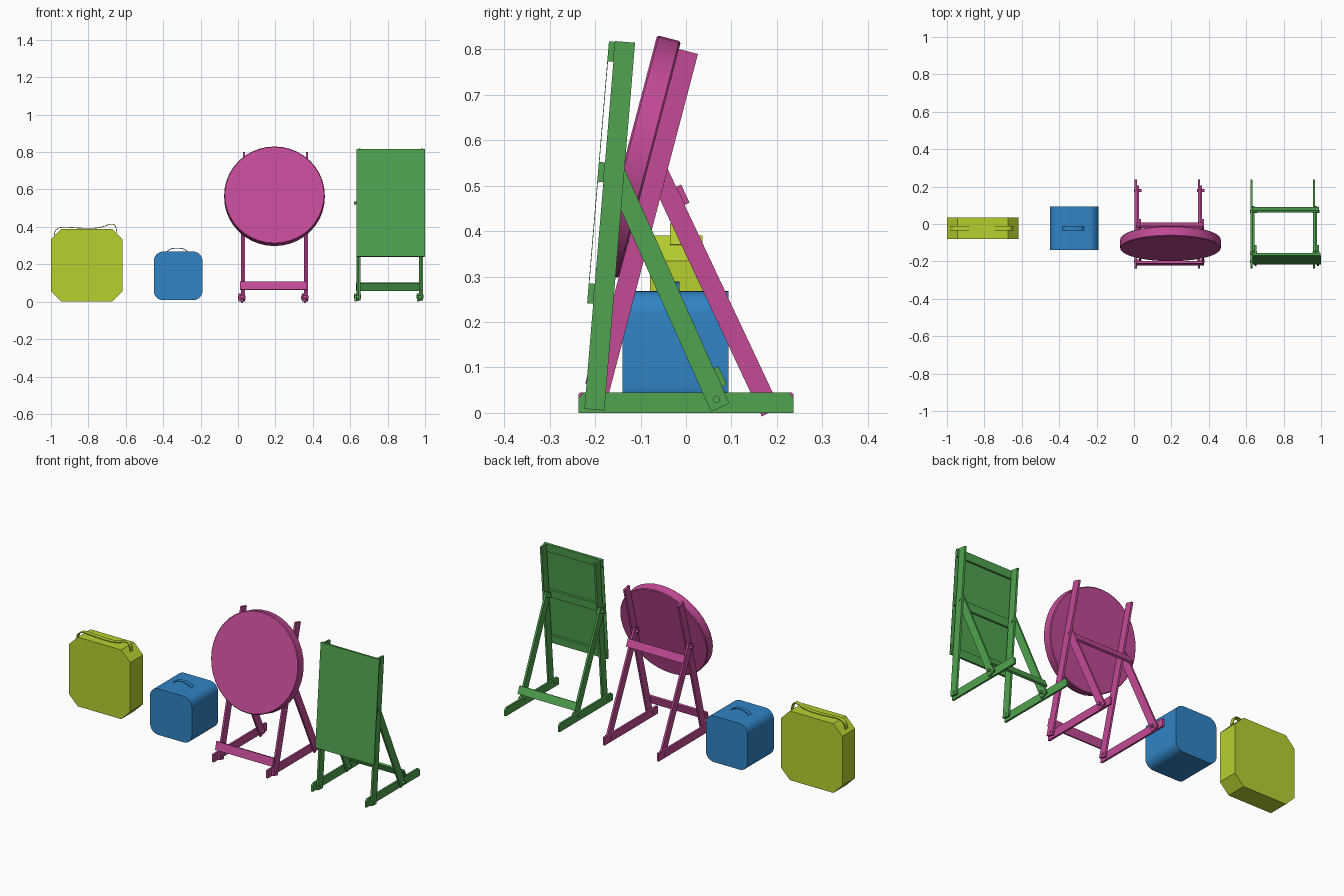
import bpy, bmesh, math
from mathutils import Vector

if "Cube" in bpy.data.objects:
    bpy.data.objects.remove(bpy.data.objects["Cube"])


def material(name, col):
    m = bpy.data.materials.new(name)
    m.diffuse_color = (*col, 1)
    m.use_nodes = True
    m.node_tree.nodes["Principled BSDF"].inputs["Base Color"].default_value = m.diffuse_color
    return m


YELLOW = material("yellow", (0.48, 0.63, 0.03))
BLUE = material("blue", (0.03, 0.23, 0.56))
PINK = material("pink", (0.55, 0.07, 0.31))
GREEN = material("green", (0.08, 0.37, 0.08))


def finish(name, bm, mat, smooth=False):
    bmesh.ops.recalc_face_normals(bm, faces=bm.faces)
    me = bpy.data.meshes.new(name)
    bm.to_mesh(me)
    bm.free()
    ob = bpy.data.objects.new(name, me)
    bpy.context.collection.objects.link(ob)
    me.materials.append(mat)
    if smooth:
        bpy.ops.object.select_all(action='DESELECT')
        ob.select_set(True)
        bpy.context.view_layer.objects.active = ob
        bpy.ops.object.shade_smooth_by_angle(angle=math.radians(35))
    return ob


def prism(name, pts, axis, a, b, mat, smooth=False):
    """Extrude a profile: (y, z) points along x, or (x, z) points along y."""
    bm = bmesh.new()
    place = (lambda p, t: (t, *p)) if axis == 'x' else (lambda p, t: (p[0], t, p[1]))
    va = [bm.verts.new(place(p, a)) for p in pts]
    vb = [bm.verts.new(place(p, b)) for p in pts]
    n = len(pts)
    bm.faces.new(va)
    bm.faces.new(vb[::-1])
    for i in range(n):
        j = (i + 1) % n
        bm.faces.new((va[i], va[j], vb[j], vb[i]))
    return finish(name, bm, mat, smooth)


def rounded(x0, x1, z0, z1, r, seg):
    """Rectangle with rounded corners, or chamfered ones when seg is 1."""
    pts = []
    for k, (cx, cz) in enumerate([(x1 - r, z1 - r), (x0 + r, z1 - r),
                                  (x0 + r, z0 + r), (x1 - r, z0 + r)]):
        for i in range(seg + 1):
            t = math.pi / 2 * (k + i / seg)
            pts.append((cx + r * math.cos(t), cz + r * math.sin(t)))
    return pts


def bar(name, foot, head, s0, s1, o0, o1, x0, x1, mat):
    """Block along the foot-head line; s runs along it, o is the offset to the front."""
    p = Vector(foot)
    d = (Vector(head) - p).normalized()
    n = Vector((-d.y, d.x))
    pts = [p + d * s + n * o for s, o in ((s0, o0), (s1, o0), (s1, o1), (s0, o1))]
    return prism(name, pts, 'x', x0, x1, mat)


def bolt(name, c, x0, x1, mat):
    pts = [(c[0] + 0.008 * math.cos(i * math.pi / 6), c[1] + 0.008 * math.sin(i * math.pi / 6))
           for i in range(12)]
    prism(name, pts, 'x', x0, x1, mat, True)


def strap(name, path, y0, y1, thick, mat):
    """Flat carrying strap following a smoothed path in x and z."""
    p = [Vector(q) for q in path]
    for _ in range(2):
        q = [p[0]]
        for a, b in zip(p, p[1:]):
            q += [a.lerp(b, 0.25), a.lerp(b, 0.75)]
        p = q + [p[-1]]
    low = []
    for i, v in enumerate(p):
        t = (p[min(i + 1, len(p) - 1)] - p[max(i - 1, 0)]).normalized()
        low.append(v + Vector((t.y, -t.x)) * thick)
    prism(name, p + low[::-1], 'y', y0, y1, mat, True)


W, T = 0.022, 0.011   # half plank width, plank thickness


def stand(tag, xs, front, front_top, back, back_top, mat):
    """Pair of side frames: ground rail, rear leg and front post, bolted together."""
    length = (Vector(front_top) - Vector(front)).length
    leg_len = (Vector(back_top) - Vector(back)).length
    c = 0.012 if mat is GREEN else 0.004
    rail = [(-0.237, 0), (0.237, 0), (0.237, 0.045 - c), (0.237 - c, 0.045),
            (c - 0.237, 0.045), (-0.237, 0.045 - c)]
    for side, x in zip(("left", "right"), xs):
        prism(f"{tag}_rail_{side}", rail, 'x', x, x + T, mat)
        bar(f"{tag}_rear_leg_{side}", back, back_top, -0.02, leg_len + 0.02,
            -W, W, x + T, x + 2 * T, mat)
        bar(f"{tag}_post_{side}", front, front_top, -0.018, length,
            -W, W, x + 2 * T, x + 3 * T, mat)
        for i, pt in enumerate((front, back, back_top)):
            bolt(f"{tag}_bolt_{side}_{i}", pt, x - 0.003, x + 3 * T + 0.003, mat)


# Octagonal bag with a loose strap over the top
prism("bag_body", rounded(-1.0, -0.617, 0.0, 0.39, 0.056, 1), 'y', -0.079, 0.036, YELLOW)
# straight chamfers come from a one-segment corner
strap("bag_strap", [(-0.985, 0.35), (-0.98, 0.385), (-0.945, 0.403), (-0.87, 0.397),
                    (-0.78, 0.393), (-0.72, 0.402), (-0.685, 0.418), (-0.655, 0.415),
                    (-0.645, 0.37)], -0.035, -0.011, 0.004, YELLOW)

# Rounded box target with a small handle
prism("box_body", rounded(-0.45, -0.19, 0.008, 0.268, 0.05, 8), 'y', -0.14, 0.094, BLUE, True)
strap("box_handle", [(-0.385, 0.266), (-0.365, 0.284), (-0.325, 0.29),
                     (-0.285, 0.284), (-0.265, 0.266)], -0.036, -0.014, 0.004, BLUE)

# Round target stand
pf, pt = (-0.197, 0.025), (0.005, 0.795)
pb, pbt = (0.178, 0.02), (-0.06, 0.527)
stand("round_stand", (0.004, 0.341), pf, pt, pb, pbt, PINK)
bar("round_stand_front_beam", pf, pt, 0.032, 0.078, W, W + 0.012, 0.012, 0.37, PINK)
bar("round_stand_rear_beam", pb, pbt, 0.473, 0.517, -W - 0.012, -W, 0.012, 0.37, PINK)

# Thick tilted disc
bm = bmesh.new()
bmesh.ops.create_cone(bm, cap_ends=True, segments=40, radius1=0.269, radius2=0.269, depth=0.054)
rim = [e for e in bm.edges if abs(e.verts[0].co.z - e.verts[1].co.z) < 1e-5]
bmesh.ops.bevel(bm, geom=rim, offset=0.004, segments=1, affect='EDGES')
disc = finish("round_target", bm, PINK, True)
disc.rotation_euler.x = math.radians(75.3)
disc.location = (0.195, -0.1055, 0.5637)

# Board stand with three slats behind a thin sheet
gf, gt = (-0.2, 0.025), (-0.134, 0.816)
gb, gbt = (0.067, 0.03), (-0.155, 0.527)
stand("board_stand", (0.622, 0.957), gf, gt, gb, gbt, GREEN)
for i, s in enumerate((0.236, 0.504, 0.77)):
    bar(f"board_slat_{i}", gf, gt, s - 0.022, s + 0.022, W, W + 0.012, 0.634, 0.998, GREEN)
bar("board_sheet", gf, gt, 0.214, 0.792, W + 0.012, W + 0.0135, 0.634, 1.0, GREEN)
bar("board_stand_rear_beam", gb, gbt, 0.02, 0.064, -W - 0.012, -W, 0.63, 0.988, GREEN)
